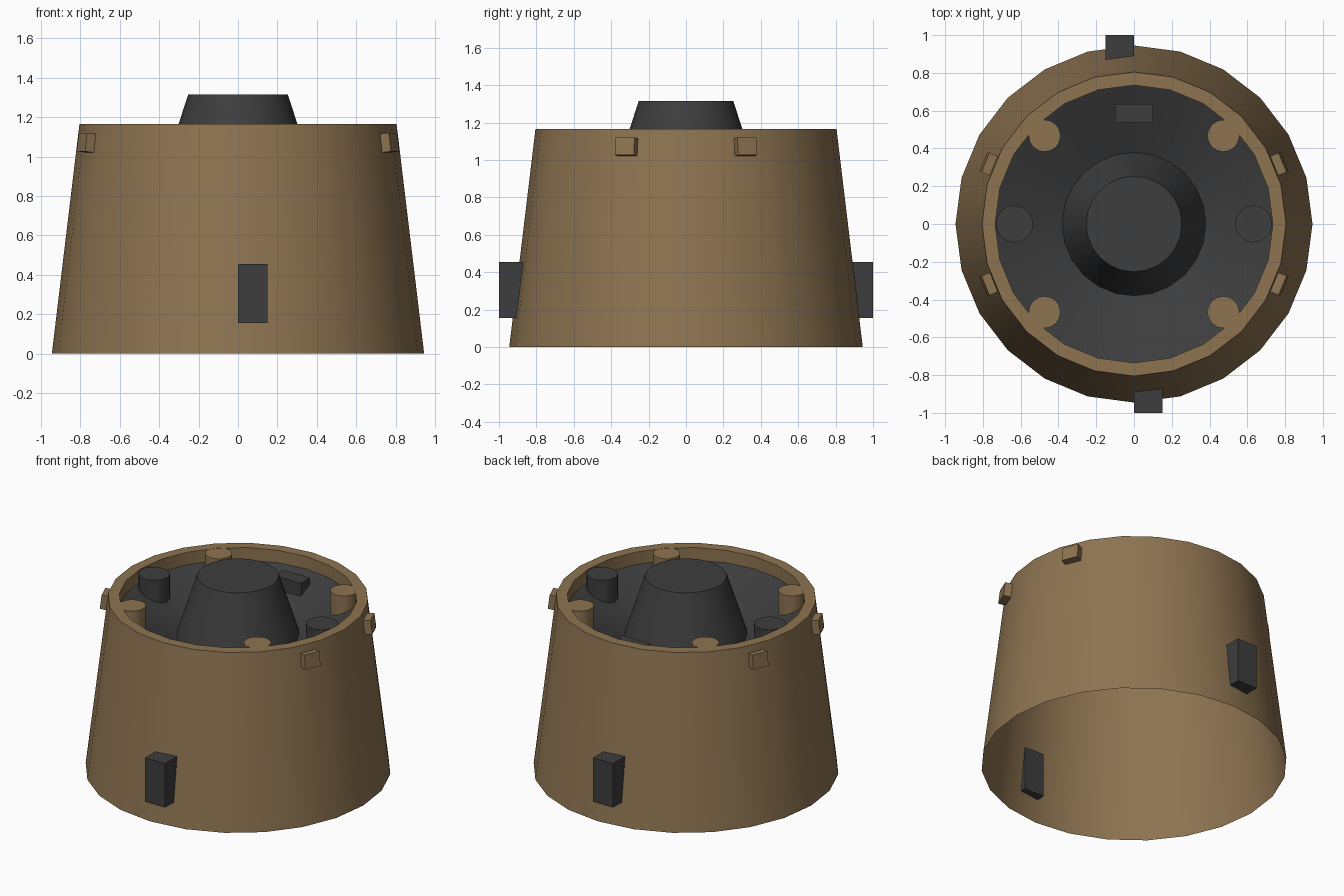
import bpy, bmesh, math
from mathutils import Matrix, Vector

if "Cube" in bpy.data.objects:
    bpy.data.objects.remove(bpy.data.objects["Cube"])


def material(name, rgb):
    m = bpy.data.materials.new(name)
    m.diffuse_color = (*rgb, 1.0)
    m.use_nodes = True
    m.node_tree.nodes["Principled BSDF"].inputs["Base Color"].default_value = m.diffuse_color
    return m


BROWN = material("brown shell", (0.27, 0.175, 0.083))
DARK = material("dark grey", (0.047, 0.047, 0.047))


def finish(bm, name, mat, smooth=False):
    mesh = bpy.data.meshes.new(name)
    bm.to_mesh(mesh)
    bm.free()
    obj = bpy.data.objects.new(name, mesh)
    bpy.context.collection.objects.link(obj)
    mesh.materials.append(mat)
    if smooth:
        bpy.ops.object.select_all(action='DESELECT')
        obj.select_set(True)
        bpy.context.view_layer.objects.active = obj
        bpy.ops.object.shade_smooth_by_angle(angle=math.radians(30))
    return obj


def lathe(name, profile, mat, segments=24, centre=(0, 0)):
    """Spin (radius, z) points about a vertical axis; radius 0 closes the end."""
    bm = bmesh.new()
    rings = []
    for r, z in profile:
        count = segments if r > 0 else 1
        rings.append([bm.verts.new((centre[0] + r * math.cos(2 * math.pi * i / segments),
                                    centre[1] + r * math.sin(2 * math.pi * i / segments), z))
                      for i in range(count)])
    for a, b in zip(rings, rings[1:]):
        if len(b) == 1:
            bm.faces.new(a)
            continue
        for i in range(segments):
            j = (i + 1) % segments
            bm.faces.new((a[i], a[j], b[j], b[i]))
    return finish(bm, name, mat, smooth=True)


def box(name, size, matrix, mat):
    bm = bmesh.new()
    bmesh.ops.create_cube(bm, size=1, matrix=matrix @ Matrix.Diagonal((*size, 1)))
    return finish(bm, name, mat)


# Tapered outer shell, open below, with flat rim and inner lip
lathe("outer_shell", [(0.945, 0), (0.805, 1.165), (0.735, 1.165), (0.735, 1.08)], BROWN)

# Sloped recessed deck rising into the central hub
lathe("deck_and_hub", [(0.735, 1.08), (0.38, 0.925), (0.253, 1.315), (0, 1.315)], DARK)

# Four rim posts on the diagonals
for sx in (-1, 1):
    for sy in (-1, 1):
        lathe("rim_post", [(0.085, 1.0), (0.085, 1.164), (0, 1.164)], BROWN,
              16, (sx * 0.473, sy * 0.467))

# Two round studs on the deck
for sx in (-1, 1):
    lathe("deck_stud", [(0.098, 0.98), (0.098, 1.16), (0, 1.16)], DARK,
          20, (sx * 0.633, 0))

# Small block at the back of the deck
box("deck_block", (0.2, 0.1, 0.1), Matrix.Translation((0, 0.585, 1.035)), DARK)

# Four small lugs near the top, leaning with the shell
lean = math.atan2(0.14, 1.165)
for deg in (22.5, 157.5, 202.5, 337.5):
    m = (Matrix.Rotation(math.radians(deg), 4, 'Z')
         @ Matrix.Translation((0.825, 0, 1.07))
         @ Matrix.Rotation(-lean, 4, 'Y'))
    box("side_lug", (0.065, 0.11, 0.095), m, BROWN)

# Front and back blocks, half-turn copies of each other
for s in (-1, 1):
    box("lower_block", (0.15, 0.13, 0.3),
        Matrix.Translation(Vector((-s * 0.075, s * 0.935, 0.305))), DARK)
